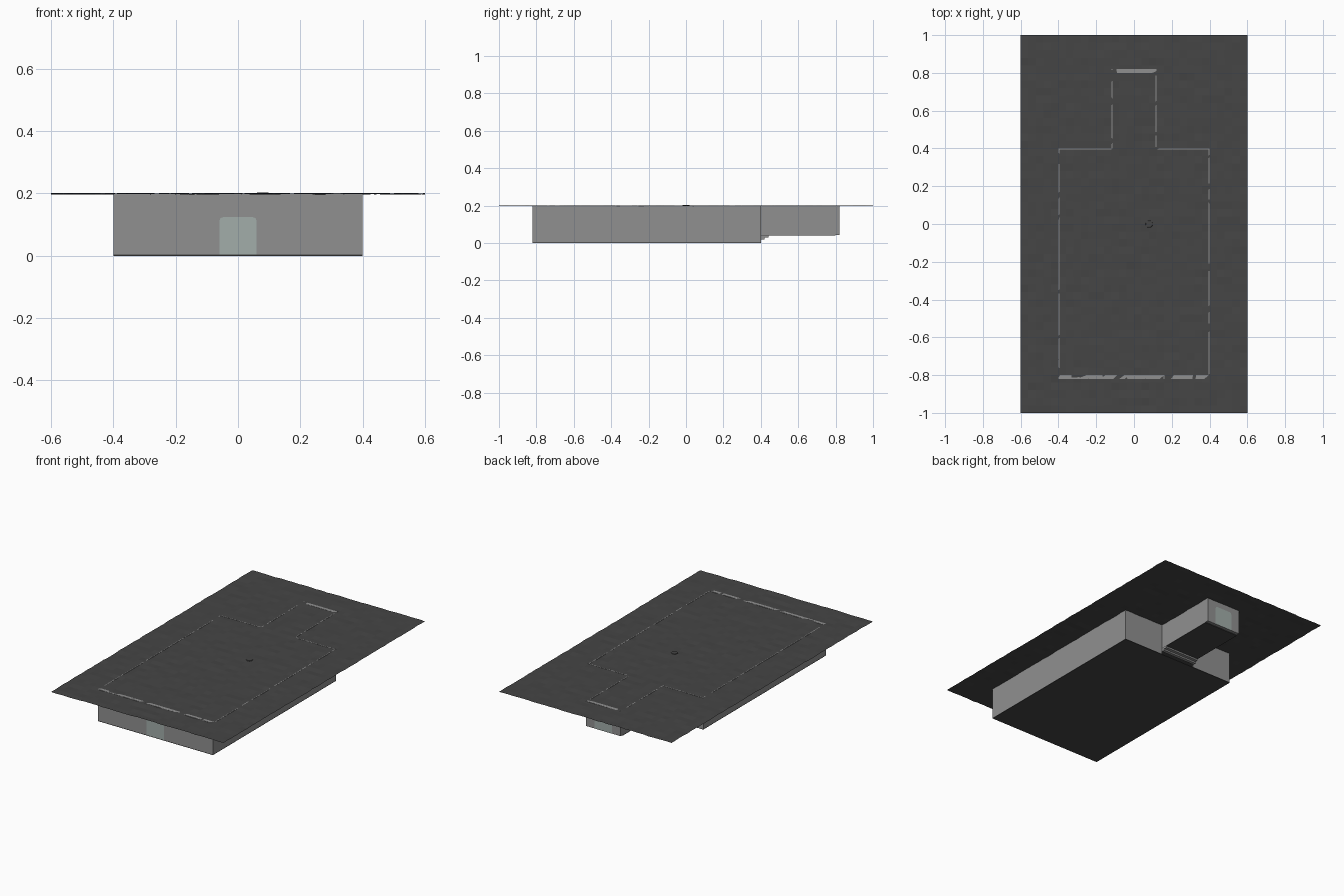
import bpy, bmesh, random
from mathutils import Vector

if "Cube" in bpy.data.objects:
    bpy.data.objects.remove(bpy.data.objects["Cube"])

random.seed(4)


def mat(name, col):
    m = bpy.data.materials.new(name)
    m.diffuse_color = (*col, 1)
    m.use_nodes = True
    m.node_tree.nodes["Principled BSDF"].inputs["Base Color"].default_value = m.diffuse_color
    return m


DARK = mat("dark_stone", (0.06, 0.06, 0.06))
WALL = mat("wall_grey", (0.28, 0.28, 0.28))
DOOR = mat("door_pale", (0.36, 0.42, 0.40))


def finish(name, bm, material):
    bmesh.ops.recalc_face_normals(bm, faces=bm.faces)
    me = bpy.data.meshes.new(name)
    bm.to_mesh(me)
    bm.free()
    ob = bpy.data.objects.new(name, me)
    bpy.context.collection.objects.link(ob)
    me.materials.append(material)
    return ob


def box(name, x0, x1, y0, y1, z0, z1, material):
    bm = bmesh.new()
    bmesh.ops.create_cube(bm, size=1)
    for v in bm.verts:
        v.co = Vector(((x0 + x1) / 2 + v.co.x * (x1 - x0),
                       (y0 + y1) / 2 + v.co.y * (y1 - y0),
                       (z0 + z1) / 2 + v.co.z * (z1 - z0)))
    return finish(name, bm, material)


def door(name, y0, y1, z):
    # panel with two rounded upper corners
    bm = bmesh.new()
    pts = [(-.06, 0), (.06, 0), (.06, .108), (.0565, .1165), (.048, .12),
           (-.048, .12), (-.0565, .1165), (-.06, .108)]
    f = bm.faces.new([bm.verts.new((x, y0, z + h)) for x, h in pts])
    ext = bmesh.ops.extrude_face_region(bm, geom=[f])
    for g in ext["geom"]:
        if isinstance(g, bmesh.types.BMVert):
            g.co.y = y1
    return finish(name, bm, DOOR)


T = 0.005   # side wall thickness
TOP = 0.2

# uneven ground sheet that roofs the sunken rooms
bm = bmesh.new()
bmesh.ops.create_grid(bm, x_segments=30, y_segments=50, size=1)
for v in bm.verts:
    v.co = Vector((v.co.x * 0.6, v.co.y, 0.199 + random.uniform(-.002, .002)))
finish("ground_sheet", bm, DARK)

# main room
box("main_floor", -.4, .4, -.82, .4, 0, .004, DARK)
box("front_wall", -.4, .4, -.82, -.80, .004, TOP, WALL)
for s, side in ((-1, "left"), (1, "right")):
    xs = sorted((s * .4, s * (.4 - T)))
    box(side + "_wall", *xs, -.80, .4, .004, TOP, WALL)
    xs = sorted((s * .12, s * (.4 - T)))
    box(side + "_back_wall", *xs, .4 - T, .4, .004, TOP, WALL)
    # passage side walls
    xs = sorted((s * .12, s * (.12 - T)))
    box(side + "_passage_wall", *xs, .4, .80, .044, TOP, WALL)

# raised passage, its end wall and the steps up to it
box("passage_floor", -.12, .12, .4, .80, .04, .044, DARK)
box("passage_end_wall", -.12, .12, .80, .82, .044, TOP, WALL)
for i in range(2):
    box(f"step_{i + 1}", -.12, .12, .4 + .02 * i, .42 + .02 * i,
        .02 + .01 * i, .04, WALL)

# doors set just proud of both end walls
door("front_door", -.8205, -.7995, .004)
door("passage_door", .7995, .8205, .044)

# small round cap on the ground
bm = bmesh.new()
bmesh.ops.create_cone(bm, cap_ends=True, segments=12, radius1=.02, radius2=.018, depth=.006)
bmesh.ops.translate(bm, verts=bm.verts, vec=(.08, 0, .2))
finish("ground_cap", bm, DARK)
